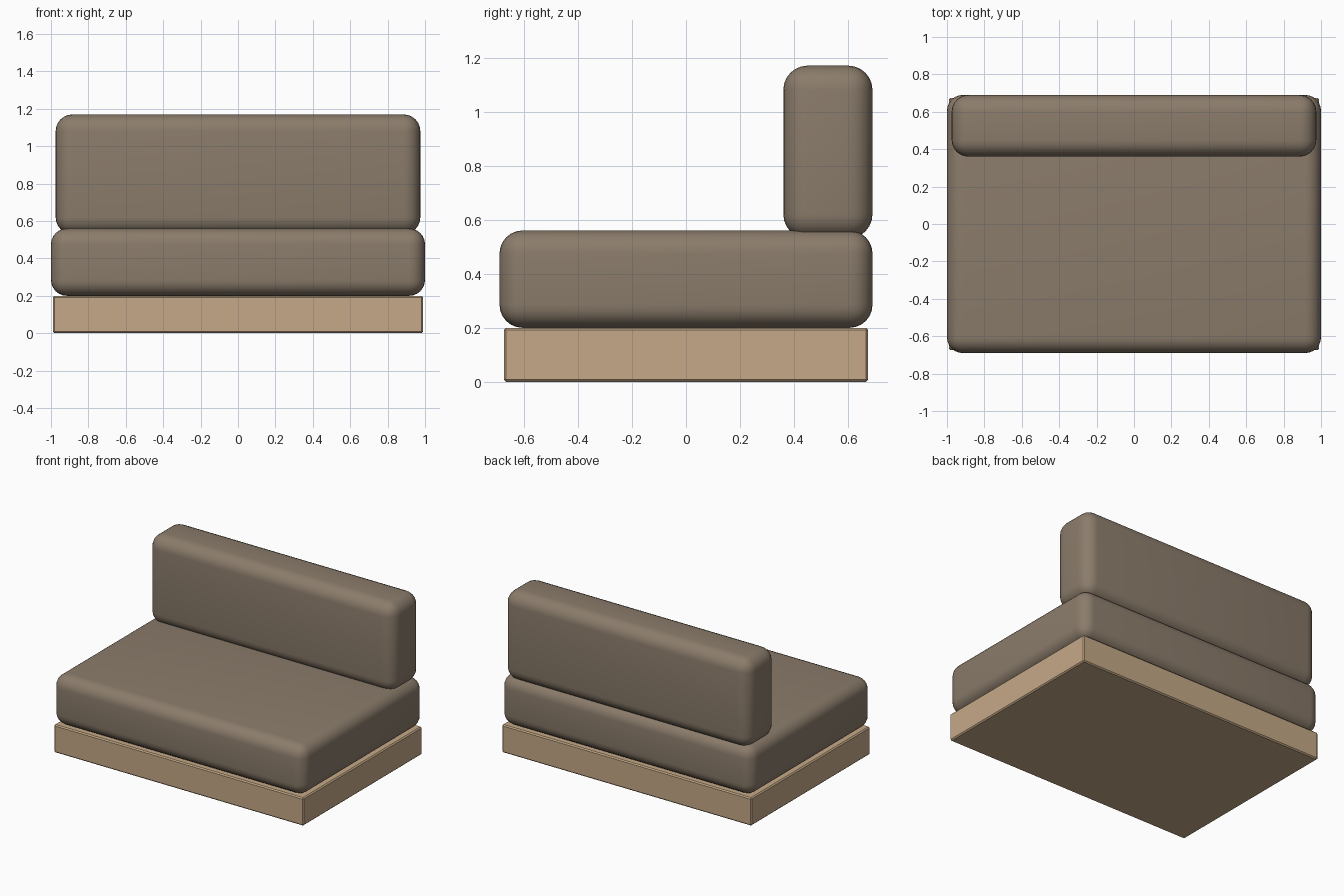
import bpy

if "Cube" in bpy.data.objects:
    bpy.data.objects.remove(bpy.data.objects["Cube"])


def material(name, srgb):
    mat = bpy.data.materials.new(name)
    lin = [((c / 255 + 0.055) / 1.055) ** 2.4 for c in srgb]
    mat.diffuse_color = (*lin, 1.0)
    mat.use_nodes = True
    mat.node_tree.nodes["Principled BSDF"].inputs["Base Color"].default_value = mat.diffuse_color
    return mat


def rounded_box(name, lo, hi, radius, segments, mat):
    """Box between two corners with evenly rounded edges."""
    bpy.ops.mesh.primitive_cube_add(
        size=1, location=[(a + b) / 2 for a, b in zip(lo, hi)])
    ob = bpy.context.object
    ob.name = name
    ob.scale = [b - a for a, b in zip(lo, hi)]
    bpy.ops.object.transform_apply(location=False, rotation=False, scale=True)
    bev = ob.modifiers.new("rounding", 'BEVEL')
    bev.width = radius
    bev.segments = segments
    bpy.ops.object.modifier_apply(modifier=bev.name)
    ob.data.materials.append(mat)
    bpy.ops.object.shade_smooth_by_angle()
    return ob


wood = material("light wood", (197, 169, 135))
fabric = material("taupe fabric", (139, 124, 107))

# wooden plinth
rounded_box("base", (-0.99, -0.674, 0), (0.99, 0.674, 0.2), 0.008, 1, wood)
# seat cushion
rounded_box("seat_cushion", (-1, -0.69, 0.2), (1, 0.69, 0.56), 0.085, 6, fabric)
# back cushion, sunk slightly into the seat
rounded_box("back_cushion", (-0.975, 0.36, 0.53), (0.975, 0.69, 1.17), 0.09, 6, fabric)
